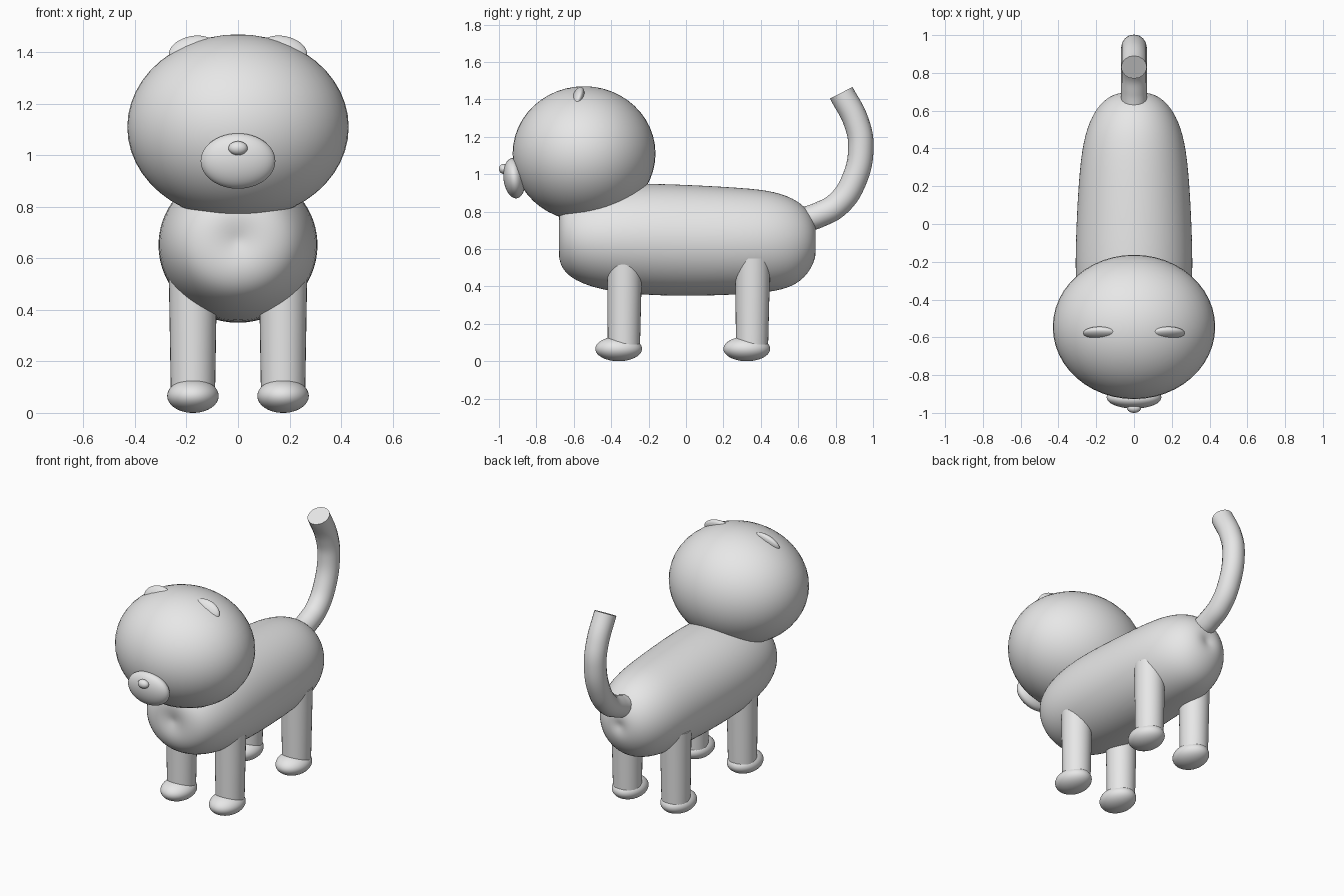
import bpy, bmesh, math
from mathutils import Matrix

cube = bpy.data.objects.get("Cube")
if cube:
    bpy.data.objects.remove(cube, do_unlink=True)

grey = bpy.data.materials.new("plain_grey")
grey.use_nodes = True
grey.diffuse_color = (0.8, 0.8, 0.8, 1)
grey.node_tree.nodes["Principled BSDF"].inputs["Base Color"].default_value = (0.8, 0.8, 0.8, 1)


def finish(name, bm, sharp=False):
    """Turn a bmesh into a named, smooth, coloured object."""
    bmesh.ops.recalc_face_normals(bm, faces=bm.faces)
    mesh = bpy.data.meshes.new(name)
    bm.to_mesh(mesh)
    bm.free()
    mesh.materials.append(grey)
    obj = bpy.data.objects.new(name, mesh)
    bpy.context.collection.objects.link(obj)
    bpy.ops.object.select_all(action="DESELECT")
    obj.select_set(True)
    bpy.context.view_layer.objects.active = obj
    if sharp:
        bpy.ops.object.shade_smooth_by_angle(angle=math.radians(40))
    else:
        bpy.ops.object.shade_smooth()
    return obj


def ellipsoid(name, centre, radii, tilt_x=0, tilt_y=0):
    bm = bmesh.new()
    bmesh.ops.create_uvsphere(bm, u_segments=48, v_segments=24, radius=1)
    rot = Matrix.Rotation(tilt_y, 4, "Y") @ Matrix.Rotation(tilt_x, 4, "X")
    bm.transform(Matrix.Translation(centre) @ rot @ Matrix.Diagonal((*radii, 1)))
    return finish(name, bm)


def loft(name, rings, sides, sharp=False):
    """Skin a list of rings, each a list of points, and cap both ends."""
    bm = bmesh.new()
    loops = [[bm.verts.new(p) for p in ring] for ring in rings]
    for a, b in zip(loops, loops[1:]):
        for i in range(sides):
            j = (i + 1) % sides
            bm.faces.new((a[i], a[j], b[j], b[i]))
    bm.faces.new(loops[0])
    bm.faces.new(loops[-1])
    return finish(name, bm, sharp)


def circle(sides):
    return [(math.cos(t), math.sin(t)) for t in (2 * math.pi * i / sides for i in range(sides))]


# Body: y, centre height, half width, half height, with slightly dimpled ends
stations = [
    (-0.665, 0.67, 0.012, 0.012), (-0.685, 0.67, 0.09, 0.09),
    (-0.67, 0.665, 0.17, 0.16), (-0.62, 0.66, 0.235, 0.215),
    (-0.50, 0.655, 0.29, 0.265), (-0.30, 0.655, 0.315, 0.30),
    (0.0, 0.645, 0.307, 0.30), (0.30, 0.642, 0.29, 0.287),
    (0.48, 0.64, 0.262, 0.27), (0.60, 0.635, 0.21, 0.225),
    (0.67, 0.64, 0.145, 0.15), (0.70, 0.645, 0.07, 0.07),
    (0.685, 0.645, 0.012, 0.012)]
body = loft("body", [[(w * c, y, z + h * s) for c, s in circle(32)]
                     for y, z, w, h in stations], 32)
sub = body.modifiers.new("smooth", "SUBSURF")
sub.levels = sub.render_levels = 2

# Head and face
ellipsoid("head", (0, -0.545, 1.11), (0.43, 0.382, 0.36))
ellipsoid("muzzle", (0, -0.918, 0.978), (0.145, 0.058, 0.108), tilt_x=0.12)
ellipsoid("nose", (0, -0.974, 1.028), (0.037, 0.026, 0.027))

# Ears, legs and feet, mirrored left and right
for side, label in ((1, "left"), (-1, "right")):
    ellipsoid(label + "_ear", (side * 0.175, -0.58, 1.405), (0.095, 0.03, 0.062),
              tilt_x=-0.4, tilt_y=side * 0.2)
    for place, leg_y, foot_y in (("front", -0.33, -0.36), ("back", 0.355, 0.325)):
        levels = ((0.08, 0.086, -0.002), (0.55, 0.094, 0.002))
        loft(f"{label}_{place}_leg",
             [[(side * 0.175 + r * c, leg_y + d + r * s, z) for c, s in circle(32)]
              for z, r, d in levels], 32, sharp=True)
        ellipsoid(f"{label}_{place}_foot", (side * 0.175, foot_y, 0.066), (0.1, 0.125, 0.066))

# Tail: a tube swept along a smooth path, then turned into a mesh
path = [(0.63, 0.755), (0.71, 0.782), (0.81, 0.838), (0.895, 0.96),
        (0.935, 1.15), (0.91, 1.28), (0.83, 1.435)]
curve = bpy.data.curves.new("tail", "CURVE")
curve.dimensions = "3D"
curve.bevel_depth = 0.068
curve.bevel_resolution = 6
curve.use_fill_caps = True
spline = curve.splines.new("BEZIER")
spline.bezier_points.add(len(path) - 1)
for point, (y, z) in zip(spline.bezier_points, path):
    point.co = (0, y, z)
    point.handle_left_type = point.handle_right_type = "AUTO"
curve.materials.append(grey)
tail = bpy.data.objects.new("tail", curve)
bpy.context.collection.objects.link(tail)
bpy.ops.object.select_all(action="DESELECT")
tail.select_set(True)
bpy.context.view_layer.objects.active = tail
bpy.ops.object.convert(target="MESH")
bpy.ops.object.shade_smooth_by_angle(angle=math.radians(40))
